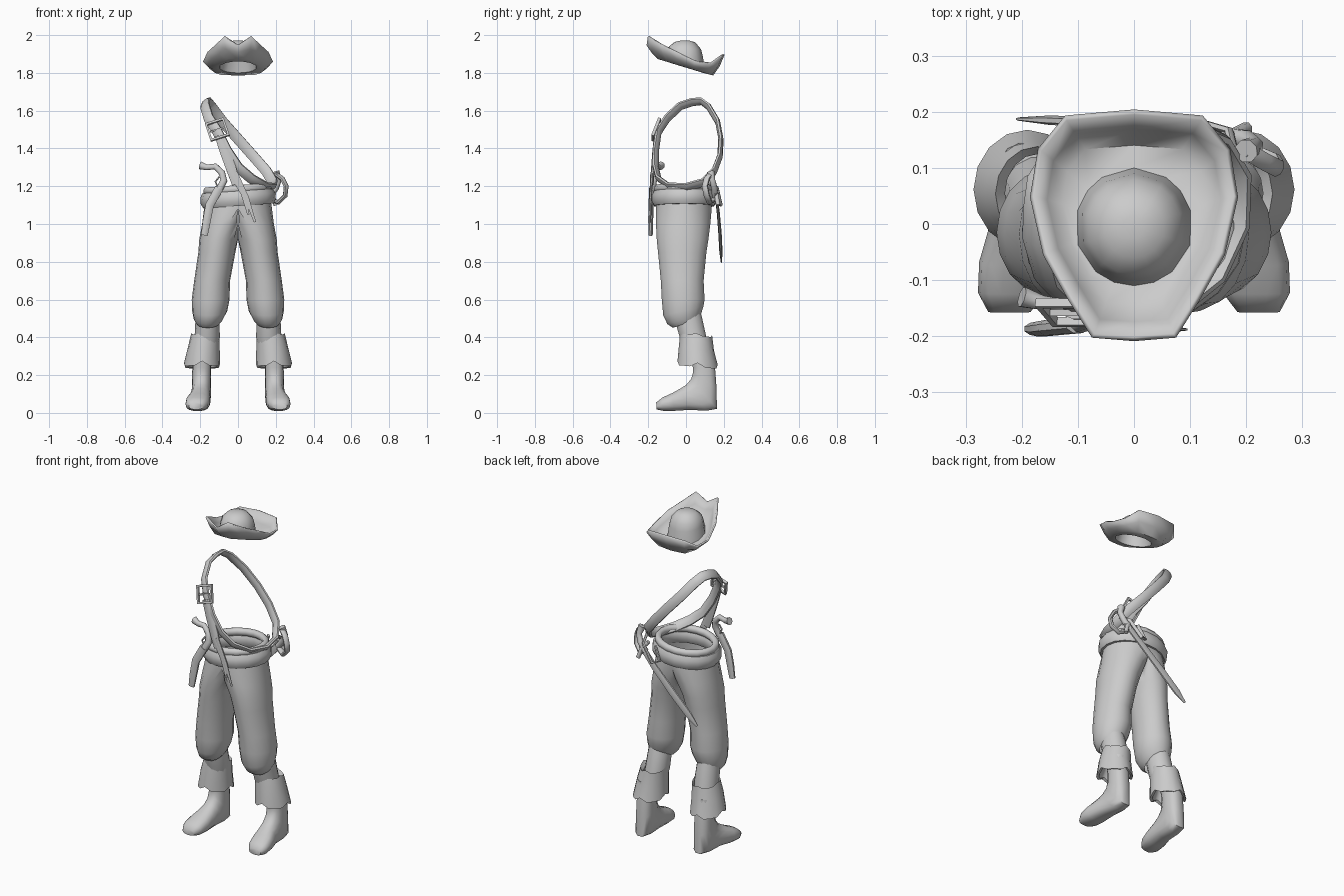
import bpy, bmesh, math
from mathutils import Vector as V

if "Cube" in bpy.data.objects:
    bpy.data.objects.remove(bpy.data.objects["Cube"])

GREY = bpy.data.materials.new("plain_grey")
GREY.diffuse_color = (0.6, 0.6, 0.6, 1)
GREY.use_nodes = True
GREY.node_tree.nodes["Principled BSDF"].inputs["Base Color"].default_value = GREY.diffuse_color


def finish(name, bm, angle=50):
    bmesh.ops.remove_doubles(bm, verts=bm.verts, dist=0.0005)
    bmesh.ops.recalc_face_normals(bm, faces=bm.faces)
    me = bpy.data.meshes.new(name)
    bm.to_mesh(me)
    bm.free()
    me.materials.append(GREY)
    ob = bpy.data.objects.new(name, me)
    bpy.context.collection.objects.link(ob)
    bpy.ops.object.select_all(action='DESELECT')
    ob.select_set(True)
    bpy.context.view_layer.objects.active = ob
    bpy.ops.object.shade_smooth_by_angle(angle=math.radians(angle))
    return ob


def skin(rings, cap0=False, cap1=False, closed=False):
    """Bridge rings of points into a surface."""
    bm = bmesh.new()
    vs = [[bm.verts.new(p) for p in r] for r in rings]
    n = len(vs[0])
    pairs = list(zip(vs, vs[1:])) + ([(vs[-1], vs[0])] if closed else [])
    for a, b in pairs:
        for i in range(n):
            bm.faces.new((a[i], a[(i + 1) % n], b[(i + 1) % n], b[i]))
    if cap0:
        bm.faces.new(vs[0])
    if cap1:
        bm.faces.new(vs[-1])
    return bm


def ring(cx, rx, p, q, n=14, power=1.0):
    """Oval ring: half-width rx across x, spanning p to q in the y-z plane."""
    p, q = V((cx, *p)), V((cx, *q))
    out = []
    for i in range(n):
        a = math.tau * i / n
        c, s = math.cos(a), math.sin(a)
        c, s = (math.copysign(abs(k) ** power, k) for k in (c, s))
        out.append((p + q) / 2 + V((rx * c, 0, 0)) + (q - p) / 2 * s)
    return out


def mirror(ob):
    m = ob.modifiers.new("mirror", 'MIRROR')
    m.merge_threshold = 0.001


def sweep(name, pts, w, t, centre, closed=False, scales=None, n=8):
    """Strap or rod along pts; t is the thickness facing away from centre."""
    pts = [V(p) for p in pts]
    k = len(pts)
    rings = []
    for i, p in enumerate(pts):
        a = pts[(i - 1) % k] if closed or i else p
        b = pts[(i + 1) % k] if closed or i < k - 1 else p
        T = (b - a).normalized()
        N = p - V(centre)
        N = (N - T * N.dot(T)).normalized()
        W = T.cross(N)
        s = scales[i] if scales else 1
        rings.append([p + s * (W * w / 2 * math.cos(math.tau * (j + .5) / n)
                               + N * t / 2 * math.sin(math.tau * (j + .5) / n))
                      for j in range(n)])
    return finish(name, skin(rings, not closed, not closed, closed))


# Trousers: one leg, cut flat at the middle and mirrored
legs = [(1.18, 0, .165, -.01, .145), (1.08, .02, .16, -.012, .15), (1.0, .07, .12, -.015, .146),
        (.92, .10, .105, -.018, .139), (.85, .112, .098, -.02, .13), (.7, .137, .095, -.02, .115),
        (.6, .145, .1, -.015, .115), (.54, .15, .093, -.014, .108), (.495, .157, .077, -.01, .09),
        (.475, .16, .06, .0, .07)]
rings = []
for z, cx, rx, cy, ry in legs:
    drop = .025 if z < .56 else 0
    r = ring(cx, rx, (cy - ry, z - drop), (cy + ry, z + drop), 18)
    rings.append([V((max(0, p.x), p.y, p.z)) for p in r])
bm = skin(rings)
wall = [f for f in bm.faces if all(v.co.x < 1e-4 for v in f.verts)]
bmesh.ops.delete(bm, geom=wall, context='FACES')
mirror(finish("trousers", bm, 60))

# Boot legs under the knee
mirror(finish("boot_top", skin([
    ring(.162, .06, (-.065, .53), (.08, .53)), ring(.162, .064, (-.055, .47), (.09, .49)),
    ring(.163, .067, (-.035, .40), (.11, .40)), ring(.17, .065, (-.02, .34), (.12, .34))], True, True), 60))

# Flared boot cuffs with a lip folded inwards
cuff = []
for z, cx, rx, y0, y1, wave in [(.39, .17, .06, -.015, .125, 0), (.415, .172, .075, -.03, .138, .008),
                                (.34, .182, .085, -.038, .148, 0), (.25, .19, .096, -.045, .168, .014),
                                (.255, .19, .08, -.03, .155, .014), (.33, .185, .055, .0, .13, 0)]:
    r = ring(cx, rx, (y0, z + .01), (y1, z - .01), 16)
    cuff.append([p + V((0, 0, wave * (1 if i % 4 == 0 else -.5))) for i, p in enumerate(r)])
mirror(finish("boot_cuff", skin(cuff), 45))

# Feet, swept from shin to toe
mirror(finish("boot_foot", skin([ring(cx, rx, p, q, 14, .8) for cx, rx, p, q in [
    (.19, .052, (.145, .34), (.02, .34)), (.192, .05, (.155, .24), (.035, .24)),
    (.193, .05, (.163, .13), (.035, .21)), (.194, .052, (.165, .02), (.025, .18)),
    (.197, .053, (.11, .01), (.0, .15)), (.202, .056, (.02, .015), (-.03, .13)),
    (.212, .064, (-.06, .01), (-.075, .105)), (.218, .06, (-.12, .01), (-.125, .082)),
    (.222, .038, (-.155, .018), (-.158, .055))]], True, True), 60))

# Waist belt, a slightly slanted padded ring
for name, z, rx, ry, w, t in [("waist_belt", 1.135, .178, .152, .085, .045),
                              ("waist_sash", 1.185, .165, .142, .045, .04)]:
    path = [(rx * math.cos(a), -.01 + ry * math.sin(a), z + .012 * math.cos(a))
            for a in (math.tau * i / 18 for i in range(18))]
    sweep(name, path, w, t, (0, -.01, z), True)

# Shoulder strap running from right shoulder to left hip
sweep("shoulder_strap", [
    (-.172, .03, 1.645), (-.175, -.03, 1.625), (-.155, -.1, 1.56), (-.11, -.145, 1.49), (-.06, -.16, 1.39),
    (0, -.16, 1.3), (.07, -.145, 1.24), (.14, -.09, 1.2), (.182, 0, 1.195), (.185, .09, 1.22),
    (.15, .15, 1.28), (.08, .18, 1.36), (0, .185, 1.45), (-.08, .168, 1.54), (-.14, .12, 1.62),
    (-.165, .08, 1.65)], .06, .028, (0, 0, 1.42), True)

# Buckle frame with its pin
c, u, v = V((-.11, -.158, 1.5)), V((.93, 0, .3)).normalized(), V((-.3, .35, .88)).normalized()
corner = [c + u * a * .047 + v * b * .047 for a, b in ((-1, -1), (1, -1), (1, 1), (-1, 1))]
sweep("buckle_frame", corner, .022, .022, c, True, n=4)
sweep("buckle_pin", [c - u * .04, c + u * .04], .012, .016, (0, 5, 1.5), n=4)

# Hanging strap and its two pointed tails
far = (0, 50, 1)
sweep("hanging_strap", [(-.1, -.16, 1.47), (-.068, -.168, 1.38), (-.035, -.175, 1.29), (-.01, -.18, 1.21)],
      .058, .022, far, scales=[.9, 1, 1, .8])
for i, (x, z) in enumerate([(.09, 1.01), (.055, 1.05)]):
    sweep(f"strap_tail_{i}", [(-.035 + .02 * (1 - i), -.182, 1.27), ((x - .02) / 2 + .01, -.187, (z + 1.27) / 2),
                              (x, -.188, z)], .032, .014, far, scales=[1, .9, .4], n=6)

# Pistol tucked in the belt
sweep("pistol_barrel", [(-.178, -.187, .94), (-.165, -.187, 1.02), (-.15, -.185, 1.1), (-.1, -.18, 1.19)],
      .042, .026, far, scales=[.9, 1.1, 1.15, 1.2])
sweep("pistol_grip", [(-.1, -.178, 1.18), (-.075, -.17, 1.23), (-.085, -.16, 1.27), (-.12, -.15, 1.305),
                      (-.165, -.14, 1.3), (-.2, -.13, 1.31)], .04, .035, far, scales=[1, 1, .95, .85, .8, 1.1])
sweep("pistol_trigger_guard", [(-.1, -.17, 1.25), (-.12, -.17, 1.225), (-.11, -.17, 1.2), (-.085, -.17, 1.19)],
      .01, .01, far, n=5)

# Sword hanging across the back of the hips
back = (0, -50, 1)
sweep("sword_blade", [(.19, .155, 1.17), (.09, .17, 1.07), (-.04, .18, .95), (-.15, .185, .85), (-.205, .187, .8)],
      .05, .018, back, scales=[.8, .9, 1, .95, .35], n=6)
sweep("sword_grip", [(.16, .155, 1.14), (.2, .15, 1.19), (.215, .14, 1.23), (.2, .13, 1.275)],
      .036, .036, back, scales=[1, 1, .9, 1.2])
sweep("sword_hand_guard", [(.17, .15, 1.13), (.215, .125, 1.115), (.25, .11, 1.15), (.255, .1, 1.2),
                           (.235, .11, 1.24), (.2, .13, 1.265)], .034, .024, (.2, .13, 1.19))
sweep("sword_crosspiece", [(.145, .15, 1.2), (.18, .16, 1.16), (.2, .17, 1.1)], .024, .024, (0, 0, 1.2))
# Loop that holds the sword
sweep("sword_hanger", [(.185, .1, 1.23), (.17, .165, 1.19), (.1, .185, 1.1), (.06, .165, 1.11), (.1, .15, 1.19)],
      .022, .016, (0, 0, 1.15), n=6)

# Hat: upturned brim flowing into a round crown
half = [(.07, -.195, 1.995), (.11, -.13, 1.955), (.155, -.05, 1.915), (.178, .05, 1.865),
        (.165, .13, 1.855), (.12, .185, 1.895)]
rim = [V((0, -.2, 1.95))] + [V(p) for p in half] + [V((0, .195, 1.9))]
rim += [V((-x, y, z)) for x, y, z in reversed(half)]


def tilt(x, y):
    return 1.838 - .3 * y


hat = [rim]
for f, lift in ((.87, .035), (.72, .0)):
    hat.append([V((p.x * f, p.y * f, tilt(p.x, p.y * f) + lift * max(0, p.z - tilt(p.x, p.y)) / .08))
                for p in rim])
for r, k in ((.105, 0), (.095, .45), (.085, .7), (.055, .93), (.02, 1)):
    hat.append([V((d.x * r, d.y * r - .005, (1 - k) * tilt(0, d.y * r) + k * 1.972))
                for d in (V((p.x, p.y, 0)).normalized() for p in rim)])
ob = finish("hat", skin(hat, False, True), 55)
m = ob.modifiers.new("thickness", 'SOLIDIFY')
m.thickness = .01
